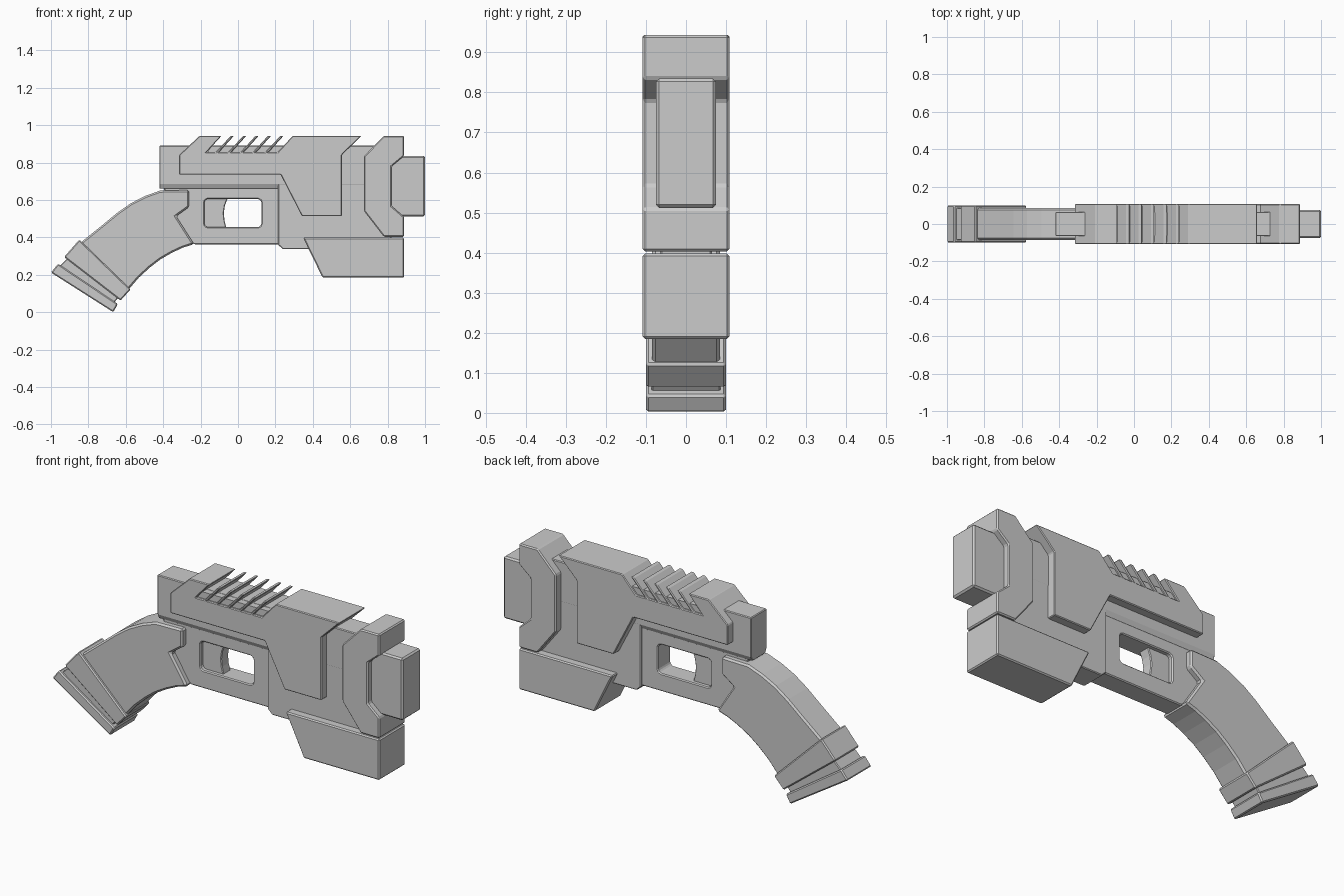
import bpy, bmesh
from mathutils import Vector

if "Cube" in bpy.data.objects:
    bpy.data.objects.remove(bpy.data.objects["Cube"])


def prism(name, pts, half, bevel=0.006, axis='Y', offset=0.0):
    """Extrude a profile: XZ points across Y, or YZ points along X."""
    bm = bmesh.new()

    def place(p, d):
        return Vector((p[0], d, p[1])) if axis == 'Y' else Vector((d, p[0], p[1]))
    a = [bm.verts.new(place(p, offset - half)) for p in pts]
    b = [bm.verts.new(place(p, offset + half)) for p in pts]
    n = len(pts)
    bm.faces.new(a)
    bm.faces.new(b[::-1])
    for i in range(n):
        j = (i + 1) % n
        bm.faces.new((a[j], a[i], b[i], b[j]))
    bmesh.ops.recalc_face_normals(bm, faces=bm.faces)
    me = bpy.data.meshes.new(name)
    bm.to_mesh(me)
    bm.free()
    ob = bpy.data.objects.new(name, me)
    bpy.context.collection.objects.link(ob)
    if bevel:
        add_bevel(ob, bevel)
    return ob


def add_bevel(ob, width):
    m = ob.modifiers.new("edge", 'BEVEL')
    m.width = width
    m.segments = 1
    m.limit_method = 'ANGLE'
    m.angle_limit = 0.6


def rect(x0, x1, z0, z1):
    return [(x0, z0), (x1, z0), (x1, z1), (x0, z1)]


# Upper core with sloped underside
prism("upper_core", [(-.065, .89), (.065, .89), (.065, .685), (.053, .66),
                     (-.053, .66), (-.065, .685)], .62, .004, 'X', .20)

# Front core under the slide
prism("front_core", [(.215, .68), (.215, .36), (.24, .337), (.82, .337),
                     (.82, .88), (.215, .88)], .0645, .004)

# Trigger frame with rounded opening
frame = prism("trigger_frame", [(-.40, .67), (-.32, .45), (-.235, .363),
                                (.23, .363), (.23, .67)], .053, 0)
c = .018
x0, x1, z0, z1 = -.18, .125, .455, .605
cutter = prism("opening_cutter", [(x0 + c, z0), (x1 - c, z0), (x1 - c * .3, z0 + c * .3),
                                  (x1, z0 + c), (x1, z1 - c), (x1 - c * .3, z1 - c * .3),
                                  (x1 - c, z1), (x0 + c, z1), (x0 + c * .3, z1 - c * .3),
                                  (x0, z1 - c), (x0, z0 + c), (x0 + c * .3, z0 + c * .3)], .2, 0)
cutter.hide_render = True
cutter.hide_set(True)
cut = frame.modifiers.new("opening", 'BOOLEAN')
cut.operation = 'DIFFERENCE'
cut.solver = 'EXACT'
cut.object = cutter
add_bevel(frame, .005)

# Trigger with concave front
prism("trigger", [(-.20, .45), (-.062, .45), (-.072, .49), (-.076, .53),
                  (-.070, .57), (-.055, .61), (-.20, .61)], .03, .004)

# Slide with slanted serrations along its top
TOP, FLOOR, SLOTS, PITCH = .943, .855, 6, .0663
slide = [(-.315, .735), (-.315, .84), (-.205, TOP)]
for i in range(SLOTS):
    s = -.168 + i * PITCH
    slide += [(s + .08, TOP), (s, FLOOR), (s + .049, FLOOR), (s + .129, TOP)]
slide += [(.66, TOP), (.555, .84), (.555, .513), (.342, .513), (.228, .735)]
prism("slide", slide, .108, .004)
prism("serration_bed", rect(-.16, .27, .80, .889), .096, 0)

# Front collar with notch around the muzzle
prism("front_collar", [(.78, TOP), (.888, TOP), (.888, .835), (.822, .78), (.822, .567),
                       (.888, .51), (.888, .403), (.78, .403), (.674, .54), (.674, .835)],
      .108)
prism("muzzle", rect(.80, 1.0, .512, .835), .075, .008)

# Weight block below the barrel
prism("under_block", [(.348, .398), (.888, .398), (.888, .185), (.452, .185)], .108)

# Curved grip with notched front edge
prism("grip", [(-.262, .653), (-.262, .562), (-.33, .513), (-.235, .364), (-.295, .345),
               (-.353, .318), (-.415, .282), (-.47, .240), (-.53, .185), (-.59, .115),
               (-.63, .09), (-.90, .30), (-.834, .378), (-.72, .470), (-.645, .532),
               (-.572, .583), (-.495, .622), (-.417, .650)], .085, .009)

# Grip end: band, neck and butt plate
prism("grip_band", [(-.848, .388), (-.930, .295), (-.628, .062), (-.574, .122)], .1)
prism("grip_neck", [(-.89, .31), (-.965, .235), (-.675, .035), (-.635, .085)], .086, .004)
prism("butt_plate", [(-.962, .259), (-1.0, .212), (-.667, 0), (-.642, .044)], .1)
